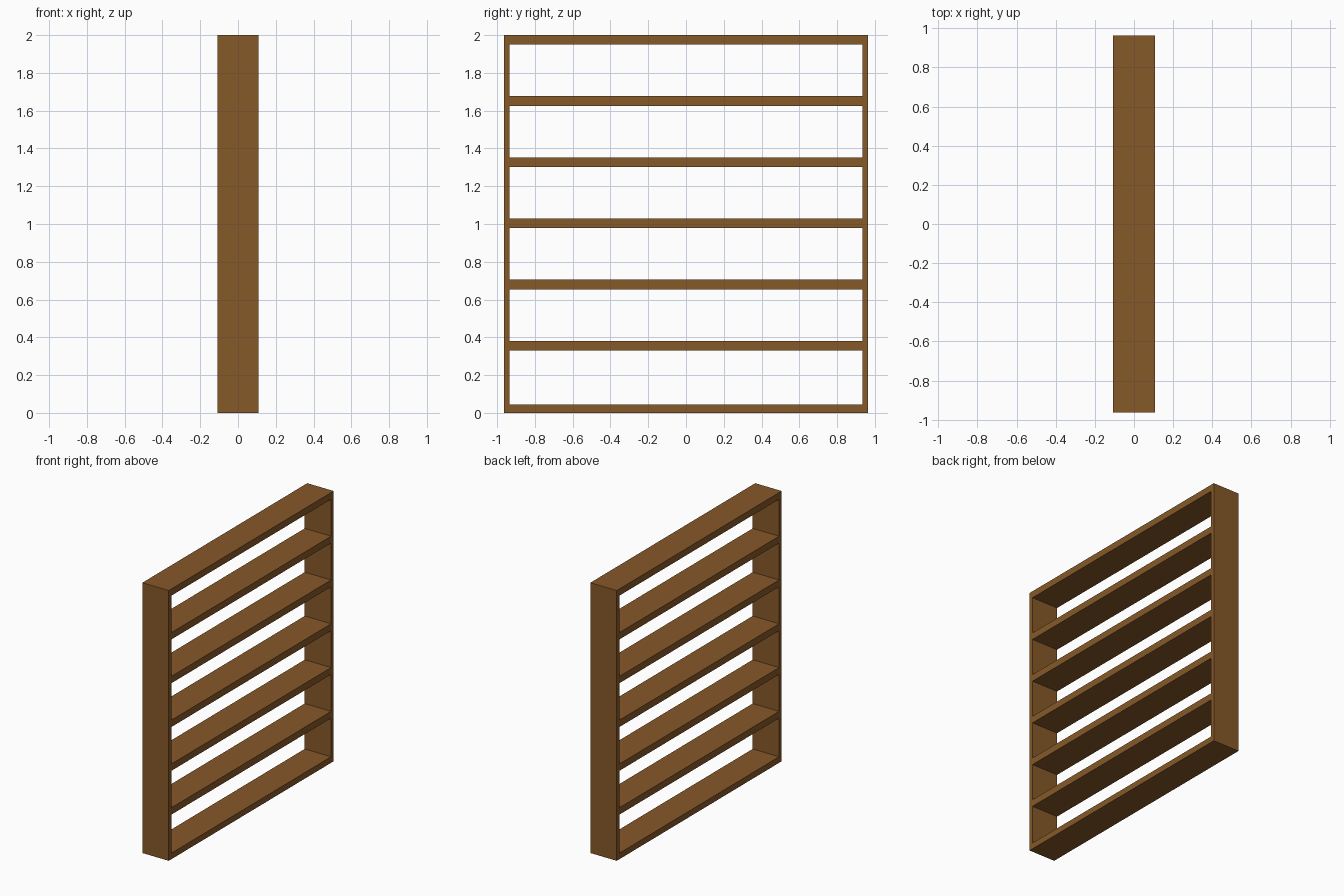
import bpy

if "Cube" in bpy.data.objects:
    bpy.data.objects.remove(bpy.data.objects["Cube"])

DEPTH = 0.216      # along x
HALF_W = 0.964     # along y
SIDE_T = 0.03
INNER = HALF_W - SIDE_T

wood = bpy.data.materials.new("brown_wood")
wood.diffuse_color = (0.24, 0.10, 0.022, 1)
wood.use_nodes = True
wood.node_tree.nodes["Principled BSDF"].inputs["Base Color"].default_value = wood.diffuse_color


def board(name, y0, y1, z0, z1):
    bpy.ops.mesh.primitive_cube_add(size=1, location=(0, (y0 + y1) / 2, (z0 + z1) / 2))
    ob = bpy.context.object
    ob.name = name
    ob.scale = (DEPTH, y1 - y0, z1 - z0)
    bpy.ops.object.transform_apply(location=False, rotation=False, scale=True)
    ob.data.materials.append(wood)
    return ob


# upright side panels
board("left_side", -HALF_W, -INNER, 0, 2)
board("right_side", INNER, HALF_W, 0, 2)

# bottom and top boards
board("bottom_board", -INNER, INNER, 0, 0.045)
board("top_board", -INNER, INNER, 1.95, 2)

# evenly spaced shelves between the sides
for i in range(5):
    top = 0.381 + i * 0.324
    board(f"shelf_{i + 1}", -INNER, INNER, top - 0.051, top)
